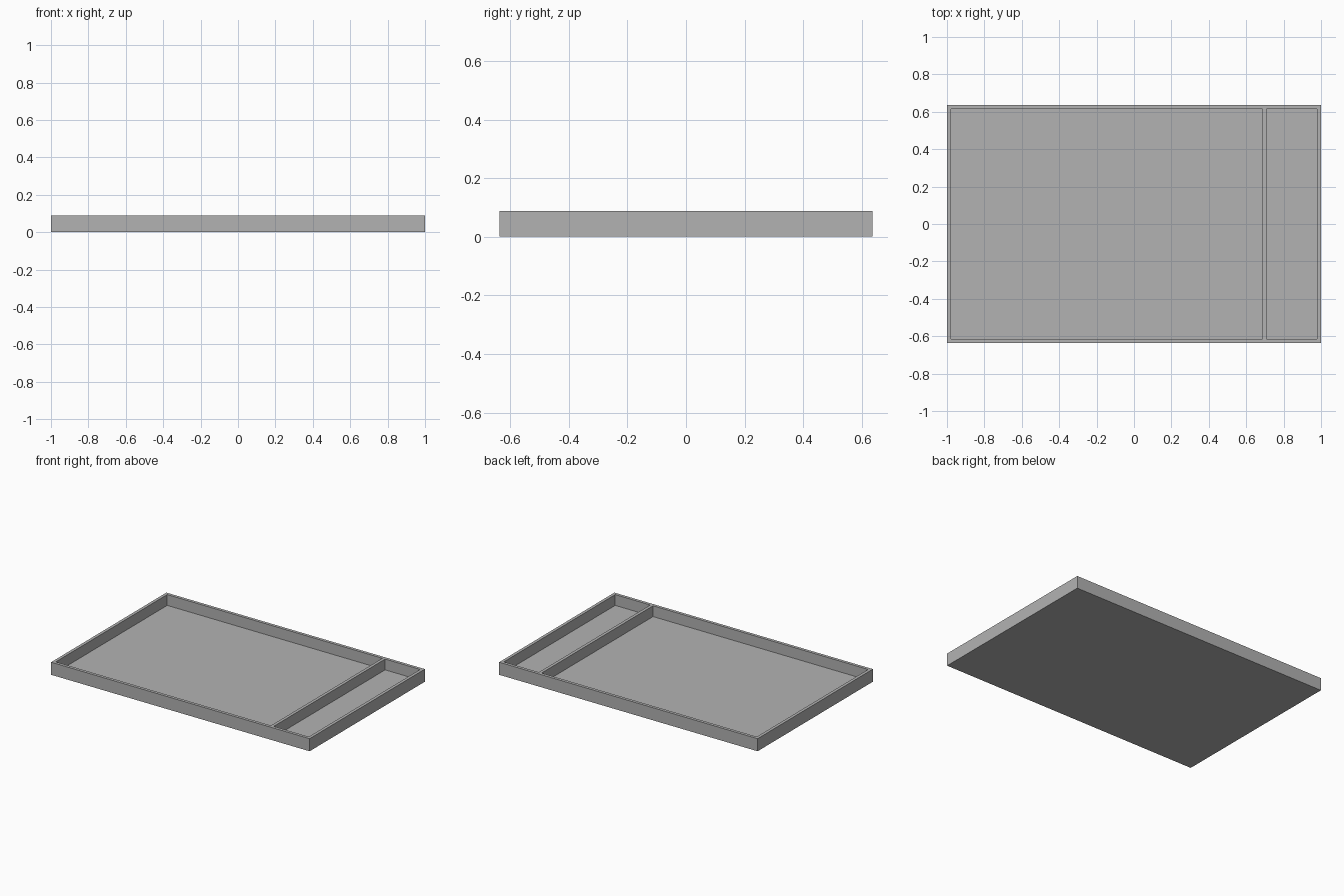
import bpy

cube = bpy.data.objects.get("Cube")
if cube:
    bpy.data.objects.remove(cube, do_unlink=True)

HALF_X, HALF_Y, HEIGHT = 1.0, 0.637, 0.088
WALL, FLOOR = 0.0215, 0.0125
DIVIDER = 0.686  # left-hand face of the divider

grey = bpy.data.materials.new("plain grey")
grey.use_nodes = True
colour = (0.448, 0.448, 0.448, 1)
grey.diffuse_color = colour
grey.node_tree.nodes["Principled BSDF"].inputs["Base Color"].default_value = colour


def box(name, low, high):
    """Axis-aligned box between two corners."""
    bpy.ops.mesh.primitive_cube_add(size=1)
    obj = bpy.context.object
    obj.name = name
    for v in obj.data.vertices:
        v.co = [h if c > 0 else l for c, l, h in zip(v.co, low, high)]
    obj.data.materials.append(grey)
    return obj


# Solid tray block
tray = box("tray", (-HALF_X, -HALF_Y, 0), (HALF_X, HALF_Y, HEIGHT))

# Large and small compartments, hollowed from above
inner_x, inner_y = HALF_X - WALL, HALF_Y - WALL
pockets = {
    "large_compartment_cutter": (-inner_x, DIVIDER),
    "small_compartment_cutter": (DIVIDER + WALL, inner_x),
}
for name, (x0, x1) in pockets.items():
    cutter = box(name, (x0, -inner_y, FLOOR), (x1, inner_y, HEIGHT * 2))
    cutter.hide_render = True
    cut = tray.modifiers.new(name, "BOOLEAN")
    cut.operation = "DIFFERENCE"
    cut.solver = "EXACT"
    cut.object = cutter
    bpy.context.view_layer.objects.active = tray
    bpy.ops.object.modifier_apply(modifier=cut.name)
    bpy.data.objects.remove(cutter, do_unlink=True)
